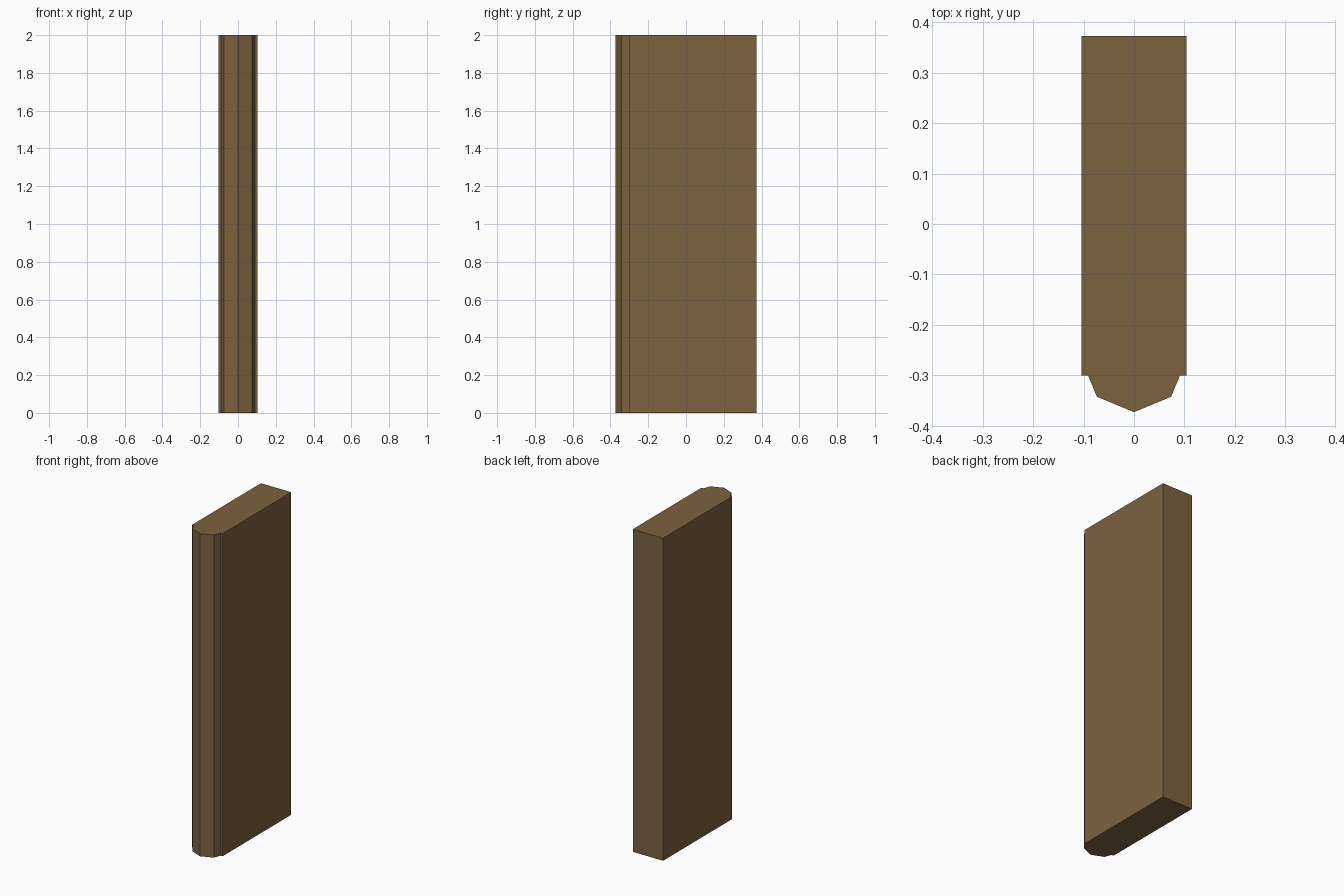
import bpy, bmesh, math

if "Cube" in bpy.data.objects:
    bpy.data.objects.remove(bpy.data.objects["Cube"])

HEIGHT = 2.0
HALF_W = 0.104      # half thickness of the plank, and nose radius
BACK_Y = 0.373
SHOULDER_Y = -0.30  # where the flat front shoulders sit
NOSE_Y = -0.373 + HALF_W  # centre of the octagonal nose

# Right half of the plan: back corner, shoulder, then the octagonal nose
mid = HALF_W * math.sin(math.pi / 4)
corner = (mid, NOSE_Y - mid)
t = (SHOULDER_Y - corner[1]) / (NOSE_Y - corner[1])
nose_root = (mid + t * (HALF_W - mid), SHOULDER_Y)
right = [(HALF_W, BACK_Y), (HALF_W, SHOULDER_Y), nose_root, corner]
tip = (0.0, NOSE_Y - HALF_W)
profile = right + [tip] + [(-x, y) for x, y in reversed(right)]

# Extrude the plan straight up
bm = bmesh.new()
base = bm.faces.new([bm.verts.new((x, y, 0)) for x, y in profile])
ext = bmesh.ops.extrude_face_region(bm, geom=[base], use_keep_orig=True)
top = [g for g in ext["geom"] if isinstance(g, bmesh.types.BMVert)]
bmesh.ops.translate(bm, verts=top, vec=(0, 0, HEIGHT))
bmesh.ops.recalc_face_normals(bm, faces=bm.faces)
mesh = bpy.data.meshes.new("wood_post")
bm.to_mesh(mesh)
bm.free()

post = bpy.data.objects.new("wood_post", mesh)
bpy.context.collection.objects.link(post)

# Brown wood
wood = bpy.data.materials.new("brown_wood")
wood.diffuse_color = (0.205, 0.122, 0.051, 1)
wood.use_nodes = True
wood.node_tree.nodes["Principled BSDF"].inputs["Base Color"].default_value = wood.diffuse_color
mesh.materials.append(wood)
